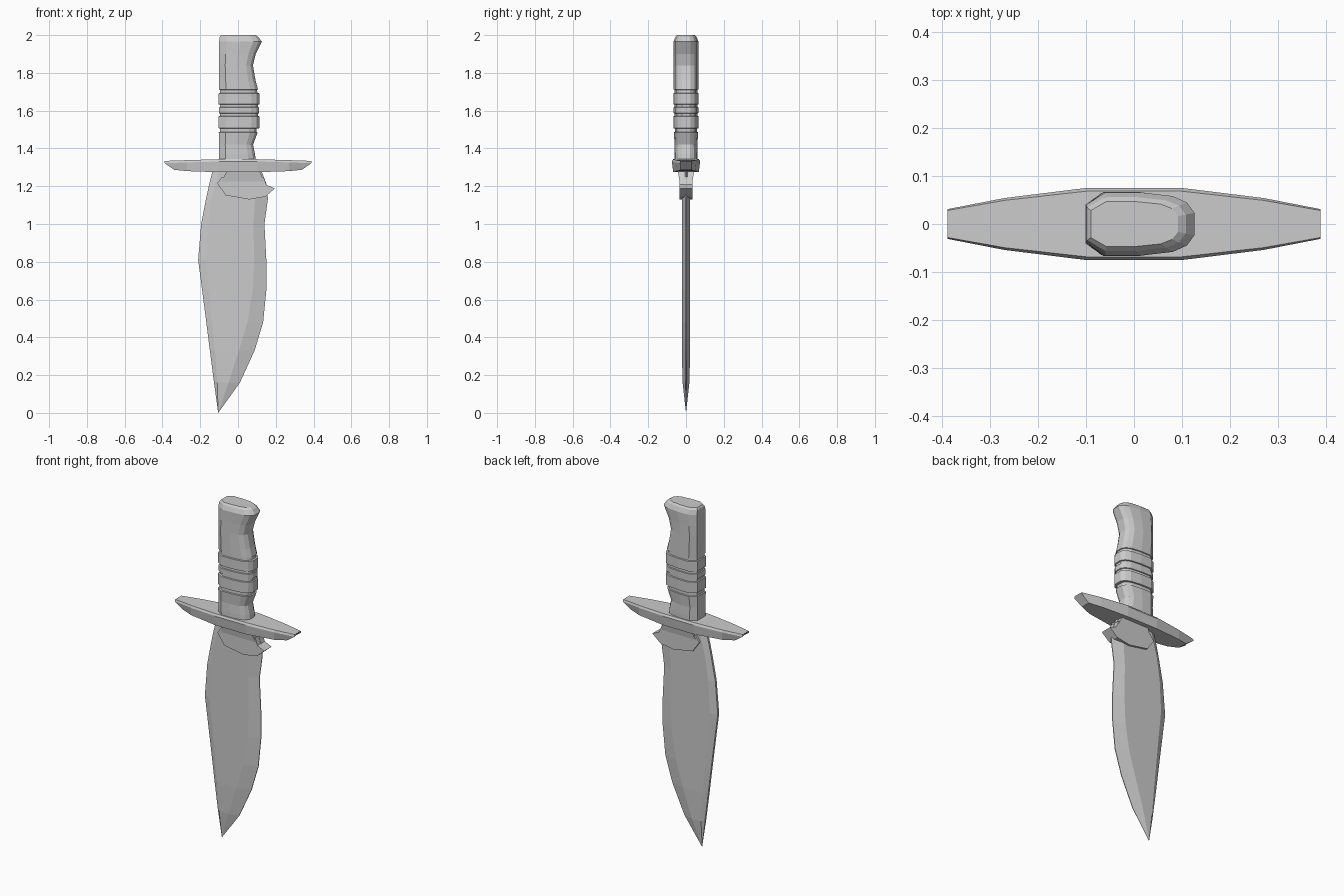
import bpy, bmesh


def loft(name, rings):
    """Skin equal-sized rings of points, cap both ends, keep flat faces."""
    bm = bmesh.new()
    rows = [[bm.verts.new(p) for p in ring] for ring in rings]
    n = len(rows[0])
    for a, b in zip(rows, rows[1:]):
        for i in range(n):
            j = (i + 1) % n
            bm.faces.new((a[i], a[j], b[j], b[i]))
    bm.faces.new(rows[0][::-1])
    bm.faces.new(rows[-1])
    bmesh.ops.remove_doubles(bm, verts=bm.verts, dist=0.0005)
    bmesh.ops.recalc_face_normals(bm, faces=bm.faces)
    mesh = bpy.data.meshes.new(name)
    bm.to_mesh(mesh)
    bm.free()
    obj = bpy.data.objects.new(name, mesh)
    bpy.context.collection.objects.link(obj)
    return obj


# Blade: z, spine x, spine bevel x, edge bevel x, edge x, half thickness
blade_rows = [
    (0.00, -0.105, -0.105, -0.105, -0.105, 0.000),
    (0.16, -0.127, -0.110, -0.050, 0.010, 0.018),
    (0.33, -0.149, -0.122, 0.005, 0.088, 0.022),
    (0.48, -0.168, -0.137, 0.050, 0.133, 0.022),
    (0.65, -0.190, -0.153, 0.078, 0.150, 0.022),
    (0.81, -0.211, -0.170, 0.085, 0.150, 0.022),
    (1.00, -0.195, -0.160, 0.082, 0.140, 0.022),
    (1.13, -0.170, -0.140, 0.090, 0.158, 0.022),
    (1.20, -0.155, -0.122, 0.095, 0.155, 0.022),
    (1.28, -0.135, -0.100, 0.090, 0.125, 0.022),
]
loft("blade", [[(s, -0.3 * t, z), (a, -t, z), (b, -t, z), (e, -0.1 * t, z),
                (e, 0.1 * t, z), (b, t, z), (a, t, z), (s, 0.3 * t, z)]
               for z, s, a, b, e, t in blade_rows])

# Raised plate with the small spur at the root of the blade
plate = [(-0.11, 1.215), (-0.065, 1.152), (0.06, 1.13), (0.145, 1.145),
         (0.195, 1.188), (0.15, 1.208), (0.135, 1.25), (-0.085, 1.25)]
loft("blade_root_plate", [[(x, y, z) for x, z in plate] for y in (-0.034, 0.034)])

# Neck flaring up into the guard
loft("blade_neck", [[(l, -t, z), (r, -t, z), (r, t, z), (l, t, z)]
                    for z, l, r, t in [(1.20, -0.10, 0.15, 0.03),
                                       (1.28, -0.06, 0.115, 0.043)]])

# Crossguard: x, half depth, underside z, top z; bevelled along the top
half = [(0.10, 0.075, 1.274, 1.343), (0.27, 0.054, 1.28, 1.338), (0.388, 0.031, 1.287, 1.334)]
stations = [(-x, d, b, t, -1) for x, d, b, t in half[::-1]] + [(x, d, b, t, 1) for x, d, b, t in half]
guard = []
for x, d, b, t, side in stations:
    low_x = x - side * 0.05 if abs(x) > 0.3 else x
    guard.append([(low_x, -d * 0.9, b), (x, -d, t - 0.012), (x, -d * 0.91, t),
                  (x, d * 0.91, t), (x, d, t - 0.012), (low_x, d * 0.9, b)])
loft("crossguard", guard)

# Handle: z, back x, finger side x, half depth; grooves are short inward steps
section = [(0.0, 0.6), (0.18, 1), (0.5, 1), (0.8, 0.88), (0.93, 0.68), (1, 0.35)]
section = section + [(u, -v) for u, v in section[::-1]]
handle_rows = [
    (1.33, -0.100, 0.095, 0.062), (1.37, -0.100, 0.090, 0.062),
    (1.42, -0.100, 0.080, 0.060), (1.485, -0.102, 0.104, 0.065),
    (1.487, -0.096, 0.097, 0.059), (1.505, -0.096, 0.099, 0.059),
    (1.507, -0.102, 0.113, 0.067), (1.57, -0.102, 0.114, 0.067),
    (1.572, -0.096, 0.107, 0.060), (1.585, -0.096, 0.107, 0.060),
    (1.587, -0.101, 0.112, 0.065), (1.617, -0.101, 0.112, 0.065),
    (1.619, -0.096, 0.107, 0.060), (1.632, -0.096, 0.107, 0.060),
    (1.634, -0.102, 0.114, 0.067), (1.692, -0.102, 0.113, 0.067),
    (1.694, -0.096, 0.103, 0.060), (1.71, -0.096, 0.101, 0.060),
    (1.712, -0.100, 0.106, 0.065), (1.76, -0.100, 0.093, 0.065),
    (1.84, -0.100, 0.079, 0.065), (1.90, -0.100, 0.094, 0.065),
    (1.965, -0.100, 0.126, 0.066), (1.99, -0.097, 0.108, 0.056),
    (2.00, -0.090, 0.092, 0.047),
]
loft("handle", [[(l + u * (r - l), v * d, z) for u, v in section]
                for z, l, r, d in handle_rows])
